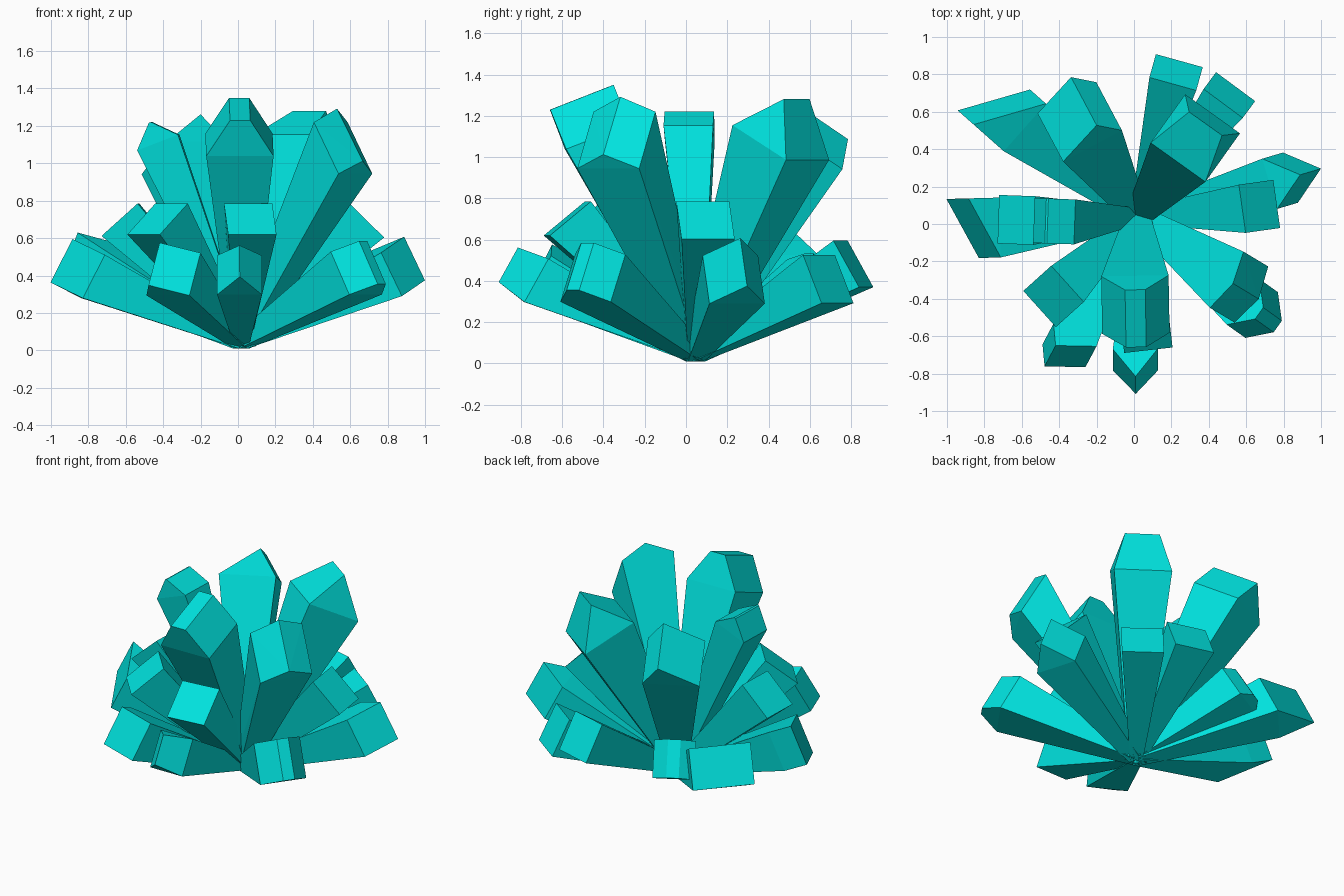
import bpy, bmesh
from math import sin, cos, radians
from mathutils import Vector

if "Cube" in bpy.data.objects:
    bpy.data.objects.remove(bpy.data.objects["Cube"])

mat = bpy.data.materials.new("teal_crystal")
mat.diffuse_color = (0.0, 0.76, 0.73, 1)
mat.use_nodes = True
mat.node_tree.nodes["Principled BSDF"].inputs["Base Color"].default_value = mat.diffuse_color
ROOT = Vector((0.02, 0.045, 0.045))      # all crystals grow from here


def crystal(name, az, el, shoulder, w, h, tip=None, a=1, b=1, cu=0, cv=0, slant=0):
    """Tapered four-sided crystal; (a, b, cu, cv) size and shift the tip in units of w, h.
    slant drops the outer side of the end and lifts the inner side."""
    az, el = radians(az), radians(el)
    d = Vector((cos(az) * cos(el), sin(az) * cos(el), sin(el)))
    u = Vector((-sin(az), cos(az), 0))
    v = d.cross(u)
    pts = []
    for su in (-1, 1):
        for sv in (-1, 1):
            corner = u * (su * w) + v * (sv * h)
            pts.append(ROOT + corner * 0.3)
            pts.append(d * (shoulder + slant * sv) + corner)
            if tip:
                pts.append(d * (tip + slant * sv) + u * w * (cu + su * a) + v * h * (cv + sv * b))
    bm = bmesh.new()
    for p in pts:
        bm.verts.new(p)
    bmesh.ops.remove_doubles(bm, verts=bm.verts, dist=0.001)
    bmesh.ops.convex_hull(bm, input=bm.verts)
    bmesh.ops.dissolve_limit(bm, angle_limit=radians(1), verts=bm.verts, edges=bm.edges)
    bmesh.ops.recalc_face_normals(bm, faces=bm.faces)
    me = bpy.data.meshes.new(name)
    bm.to_mesh(me)
    bm.free()
    me.materials.append(mat)
    bpy.context.collection.objects.link(bpy.data.objects.new(name, me))


# Tall upper crystals
crystal("tall_crystal_front", -89, 68.6, 1.18, .18, .165, 1.385, a=.3)
crystal("tall_crystal_right", -31, 58.8, 1.265, .175, .137, 1.347, a=0, b=1.03, slant=.078)
crystal("tall_crystal_back_right", 54.5, 62.2, 1.21, .18, .18, 1.44, a=.6, b=0, cv=.08)
crystal("tall_crystal_back_left", 118, 59, 1.2, .178, .17, 1.37, a=0, cu=-.4)
crystal("tall_crystal_left", 178, 69, 1.19, .12, .117, 1.305, b=.05)

# Flat-ended middle crystals
for side, az, el, length in (("front", -83.5, 50.5, .91), ("front_left", -138, 50.5, .91),
                             ("left", 178, 48, .94), ("right", 8, 45.7, .97)):
    crystal("middle_crystal_" + side, az, el, length, .13, .13)

# Low outer crystals: flat ends
crystal("low_crystal_back", 74.5, 29.8, .97, .13, .13)
crystal("low_crystal_back_right", 53.5, 25.5, .95, .13, .13)
# Low outer crystals: slanted ends
crystal("low_crystal_left", 181.5, 27, .87, .16, .13, 1.055, a=0, cu=-1)
crystal("low_crystal_back_left", 138.5, 26, .93, .17, .13, 1.17, a=0, cu=1)
# Low outer crystals: roof-shaped ends
crystal("low_crystal_right", 16.5, 26.5, .91, .14, .13, 1.1, a=0)
crystal("low_crystal_front_right", -35.5, 28, .88, .15, .13, 1.0, a=.25)
crystal("low_crystal_front", -89.4, 29, .83, .12, .12, .985, a=0, b=.8)
crystal("low_crystal_front_left", -118, 29, .84, .13, .13, .953, a=0, cu=-.5)
crystal("low_crystal_tucked_back", 119, 30, .8, .13, .12, .86, a=.3)
